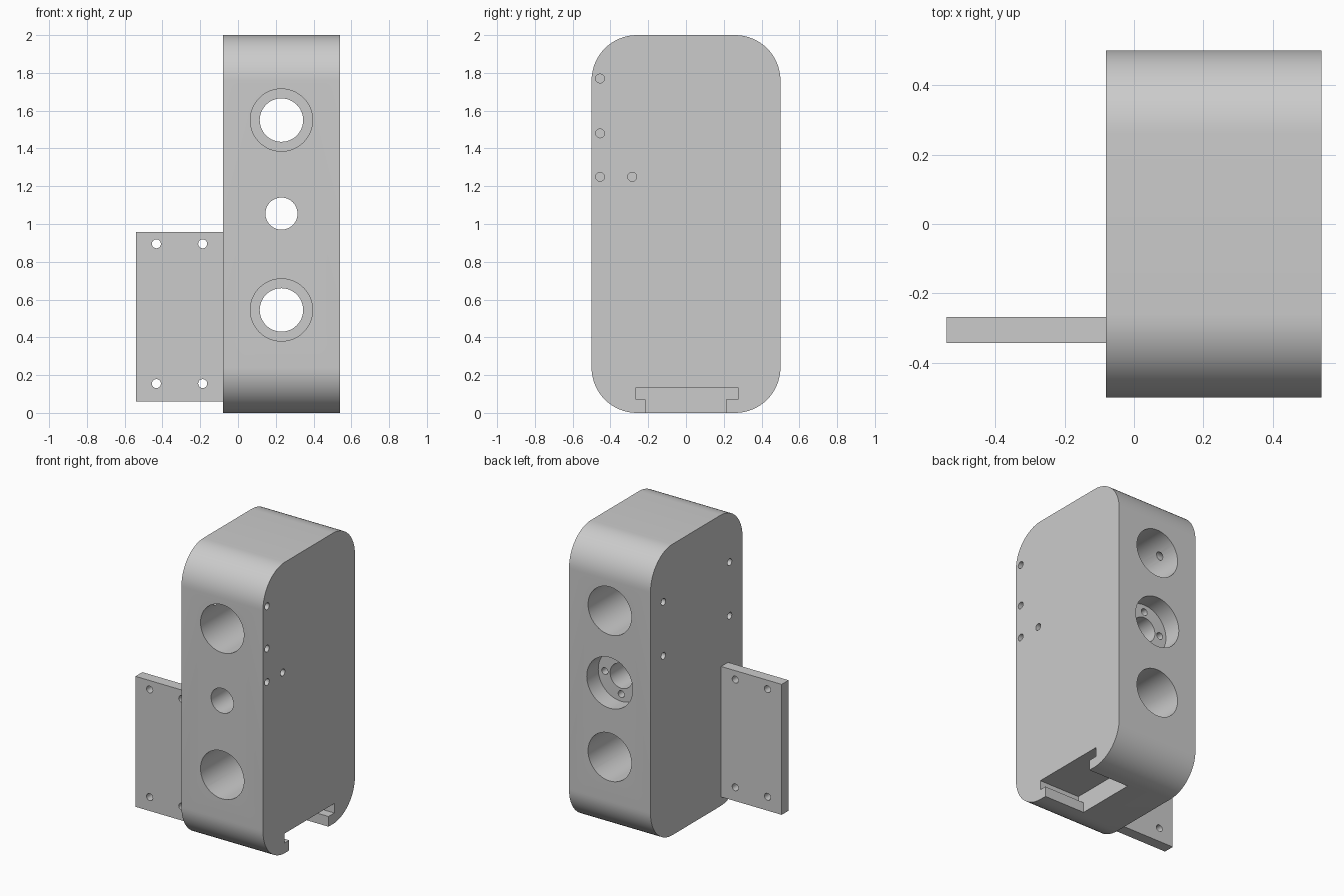
import bpy
import bmesh
from math import pi
from mathutils import Matrix, Vector

cube = bpy.data.objects.get("Cube")
if cube:
    bpy.data.objects.remove(cube, do_unlink=True)

grey = bpy.data.materials.new("plain_grey")
grey.use_nodes = True
grey.diffuse_color = (0.6, 0.6, 0.6, 1)
grey.node_tree.nodes["Principled BSDF"].inputs["Base Color"].default_value = (0.6, 0.6, 0.6, 1)


def finish(name, bm):
    mesh = bpy.data.meshes.new(name)
    bm.to_mesh(mesh)
    bm.free()
    mesh.materials.append(grey)
    obj = bpy.data.objects.new(name, mesh)
    bpy.context.collection.objects.link(obj)
    return obj


def box(name, low, high, corner=0):
    """Box between two corners, optionally rounding the edges along x."""
    low, high = Vector(low), Vector(high)
    bm = bmesh.new()
    bmesh.ops.create_cube(bm, size=1)
    bmesh.ops.scale(bm, vec=high - low, verts=bm.verts)
    bmesh.ops.translate(bm, vec=(low + high) / 2, verts=bm.verts)
    if corner:
        edges = [e for e in bm.edges if abs(e.verts[0].co.x - e.verts[1].co.x) > 0.01]
        bmesh.ops.bevel(bm, geom=edges, offset=corner, segments=16, profile=0.5,
                        affect='EDGES')
    return finish(name, bm)


def drill(axis, centre, radius, length, sides=48):
    """Cylinder cutter along x or y."""
    turn = Matrix.Rotation(pi / 2, 4, 'Y' if axis == 'x' else 'X')
    bm = bmesh.new()
    bmesh.ops.create_cone(bm, cap_ends=True, segments=sides, radius1=radius,
                          radius2=radius, depth=length,
                          matrix=Matrix.Translation(centre) @ turn)
    return finish("cutter", bm)


def cut(target, cutter):
    cutter.hide_render = True
    mod = target.modifiers.new("cut", 'BOOLEAN')
    mod.operation = 'DIFFERENCE'
    mod.solver = 'EXACT'
    mod.object = cutter
    bpy.ops.object.select_all(action='DESELECT')
    bpy.context.view_layer.objects.active = target
    target.select_set(True)
    bpy.ops.object.modifier_apply(modifier=mod.name)
    bpy.data.objects.remove(cutter, do_unlink=True)


LEFT, RIGHT, MID = -0.08, 0.54, 0.23
SCREW = 0.024

# Rounded block
body = box("body", (LEFT, -0.5, 0), (RIGHT, 0.5, 2), corner=0.24)

# Upper and lower stepped bores, wide at both ends
for z in (0.545, 1.55):
    cut(body, drill('y', (MID, 0, z), 0.115, 1.2))
    for side in (-1, 1):
        cut(body, drill('y', (MID, side * 0.5, z), 0.165, 0.8))

# Middle bore with a shallow rear pocket and four screw holes
centre_z = 1.055
cut(body, drill('y', (MID, 0, centre_z), 0.085, 1.2))
cut(body, drill('y', (MID, 0.5, centre_z), 0.175, 0.25))
for dx, dz in ((1, 0), (-1, 0), (0, 1), (0, -1)):
    cut(body, drill('y', (MID + dx * 0.125, 0.35, centre_z + dz * 0.125), SCREW, 0.2, 12))

# Screw holes in the two side faces
for y in (-0.36, 0.36):
    for z in (1.27, 1.64):
        cut(body, drill('x', (LEFT, y, z), SCREW, 0.4, 12))
for y, z in ((-0.455, 1.77), (-0.455, 1.48), (-0.455, 1.25), (-0.285, 1.25)):
    cut(body, drill('x', (RIGHT, y, z), SCREW, 0.26, 12))

# T-shaped slot under the block, open on one side
cut(body, box("cutter", (MID, -0.215, -0.1), (0.6, 0.212, 0.1)))
cut(body, box("cutter", (MID, -0.265, 0.07), (0.6, 0.275, 0.135)))

# Side mounting plate with four holes
plate = box("mounting_plate", (-0.54, -0.343, 0.06), (LEFT, -0.268, 0.957))
for x in (-0.432, -0.187):
    for z in (0.155, 0.895):
        cut(plate, drill('y', (x, -0.305, z), SCREW, 0.2, 16))

# Smooth curves, sharp edges
bpy.ops.object.select_all(action='DESELECT')
for obj in (body, plate):
    obj.select_set(True)
    bpy.context.view_layer.objects.active = obj
bpy.ops.object.shade_smooth_by_angle(angle=pi / 5)
